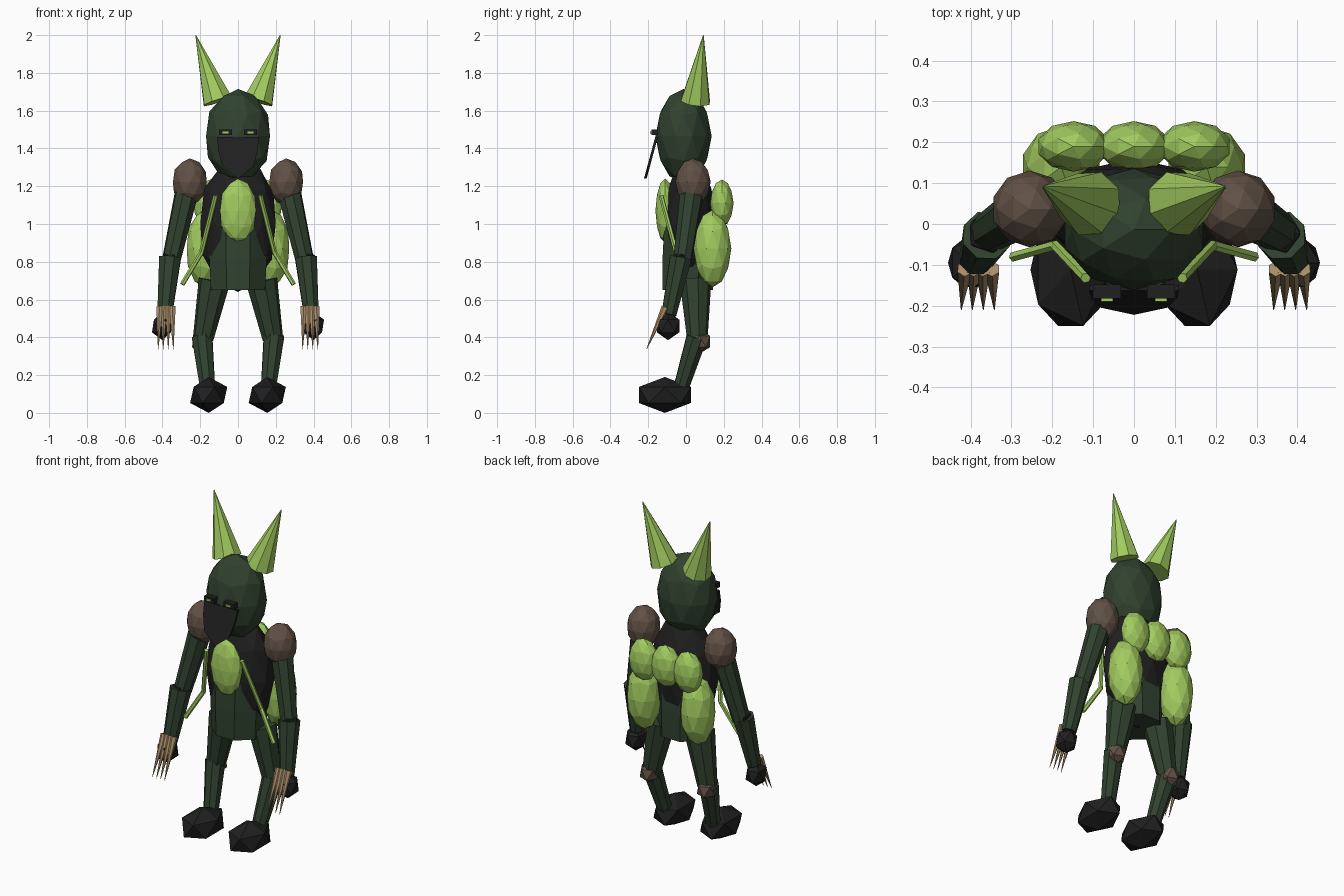
import bpy, bmesh
from mathutils import Vector, Matrix

if "Cube" in bpy.data.objects:
    bpy.data.objects.remove(bpy.data.objects["Cube"])


def material(name, rgb):
    m = bpy.data.materials.new(name)
    m.diffuse_color = (*rgb, 1)
    m.use_nodes = True
    m.node_tree.nodes["Principled BSDF"].inputs["Base Color"].default_value = m.diffuse_color
    return m


GREEN = material("dark_green", (0.030, 0.054, 0.028))
LIME = material("lime_green", (0.36, 0.60, 0.115))
BLACK = material("near_black", (0.014, 0.014, 0.015))
BROWN = material("brown", (0.120, 0.082, 0.060))
TAN = material("tan", (0.40, 0.27, 0.14))


def finish(bm, name, mat):
    me = bpy.data.meshes.new(name)
    bmesh.ops.recalc_face_normals(bm, faces=bm.faces)
    bm.to_mesh(me)
    bm.free()
    me.materials.append(mat)
    ob = bpy.data.objects.new(name, me)
    bpy.context.collection.objects.link(ob)
    return ob


def ball(name, mat, loc, radii, sub=2):
    """Faceted ellipsoid."""
    bm = bmesh.new()
    mx = Matrix.Translation(loc) @ Matrix.Diagonal((*radii, 1))
    bmesh.ops.create_icosphere(bm, subdivisions=sub, radius=1, matrix=mx)
    return finish(bm, name, mat)


def limb(name, mat, a, b, r1, r2, sides=8):
    """Tapered cylinder from a to b."""
    a, b = Vector(a), Vector(b)
    d = b - a
    rot = d.to_track_quat('Z', 'Y').to_matrix().to_4x4()
    bm = bmesh.new()
    bmesh.ops.create_cone(bm, cap_ends=True, segments=sides, radius1=r1, radius2=r2,
                          depth=d.length, matrix=Matrix.Translation((a + b) / 2) @ rot)
    return finish(bm, name, mat)


def box(name, mat, loc, size):
    bm = bmesh.new()
    bmesh.ops.create_cube(bm, size=1, matrix=Matrix.Translation(loc) @ Matrix.Diagonal((*size, 1)))
    return finish(bm, name, mat)


def loft(name, mat, rings, sides=8):
    """Elliptical sections (z, y centre, x radius, y radius) joined bottom to top."""
    bm = bmesh.new()
    loops = []
    for z, y, rx, ry in rings:
        mx = Matrix.Translation((0, y, z)) @ Matrix.Diagonal((rx, ry, 1, 1)) @ Matrix.Rotation(3.14159 / sides, 4, 'Z')
        loops.append(bmesh.ops.create_circle(bm, segments=sides, radius=1, matrix=mx)['verts'])
    for lo, hi in zip(loops, loops[1:]):
        for i in range(sides):
            j = (i + 1) % sides
            bm.faces.new((lo[i], lo[j], hi[j], hi[i]))
    bm.faces.new(loops[0])
    bm.faces.new(loops[-1])
    return finish(bm, name, mat)


# Torso, tunic and head
ball("torso", BLACK, (0, 0.02, 1.0), (0.21, 0.14, 0.36))
loft("tunic", GREEN, [(0.65, 0.01, 0.155, 0.145), (0.82, 0.01, 0.165, 0.145), (1.10, 0.01, 0.175, 0.13)])
ball("head", GREEN, (0, -0.013, 1.465), (0.178, 0.149, 0.25))
ball("chest_bulb", LIME, (0, -0.11, 1.07), (0.10, 0.052, 0.17))

# Face mask: thin pointed plate leaning forward at the bottom
bm = bmesh.new()
outline = [(-0.11, 1.46), (-0.105, 1.39), (-0.082, 1.305), (0, 1.24),
           (0.082, 1.305), (0.105, 1.39), (0.11, 1.46)]
front, back = [[bm.verts.new((x, -0.163 - (1.46 - z) * 0.27 + dy, z)) for x, z in outline]
               for dy in (0, 0.014)]
bm.faces.new(front)
bm.faces.new(back)
for i in range(len(outline)):
    j = (i + 1) % len(outline)
    bm.faces.new((front[i], front[j], back[j], back[i]))
finish(bm, "face_mask", BLACK)

# Back pods, upper row
for x in (-0.148, 0, 0.148):
    ball("upper_pod", LIME, (x, 0.19, 1.11), (0.09, 0.062, 0.125))

for s in (-1, 1):
    # Horns and eyes
    limb("horn", LIME, (s * 0.108, 0.05, 1.65), (s * 0.224, 0.092, 2.0), 0.082, 0.002)
    box("eye_socket", BLACK, (s * 0.066, -0.165, 1.485), (0.068, 0.034, 0.030))
    box("eye", LIME, (s * 0.066, -0.185, 1.485), (0.030, 0.009, 0.012))

    # Lower back pod
    ball("lower_pod", LIME, (s * 0.178, 0.14, 0.87), (0.098, 0.1, 0.205))

    # Chest strap in two straight runs
    bend = (s * 0.193, -0.052, 0.85)
    limb("upper_strap", LIME, (s * 0.118, -0.132, 1.15), bend, 0.013, 0.013, 6)
    limb("lower_strap", LIME, bend, (s * 0.295, -0.08, 0.68), 0.013, 0.013, 6)

    # Arm
    ball("shoulder_pad", BROWN, (s * 0.255, 0.037, 1.222), (0.094, 0.094, 0.125))
    limb("upper_arm", GREEN, (s * 0.273, 0.03, 1.16), (s * 0.355, -0.02, 0.80), 0.064, 0.05)
    ball("elbow", BLACK, (s * 0.358, -0.023, 0.815), (0.055, 0.055, 0.045), 1)
    limb("forearm", GREEN, (s * 0.36, -0.028, 0.82), (s * 0.388, -0.09, 0.52), 0.062, 0.042)
    ball("hand", BLACK, (s * 0.40, -0.095, 0.46), (0.062, 0.07, 0.075), 1)
    for i in range(4):
        limb("claw", TAN, (s * (0.348 + i * 0.022), -0.11, 0.56),
             (s * (0.342 + i * 0.027), -0.21, 0.335), 0.020, 0.001, 6)

    # Leg
    limb("thigh", GREEN, (s * 0.125, 0.05, 0.70), (s * 0.185, 0.06, 0.39), 0.085, 0.055)
    ball("knee_pad", BROWN, (s * 0.19, 0.07, 0.378), (0.06, 0.068, 0.066), 1)
    limb("shin", GREEN, (s * 0.19, 0.057, 0.40), (s * 0.16, -0.03, 0.12), 0.058, 0.042)
    ball("foot", BLACK, (s * 0.155, -0.112, 0.095), (0.11, 0.162, 0.095), 1)
